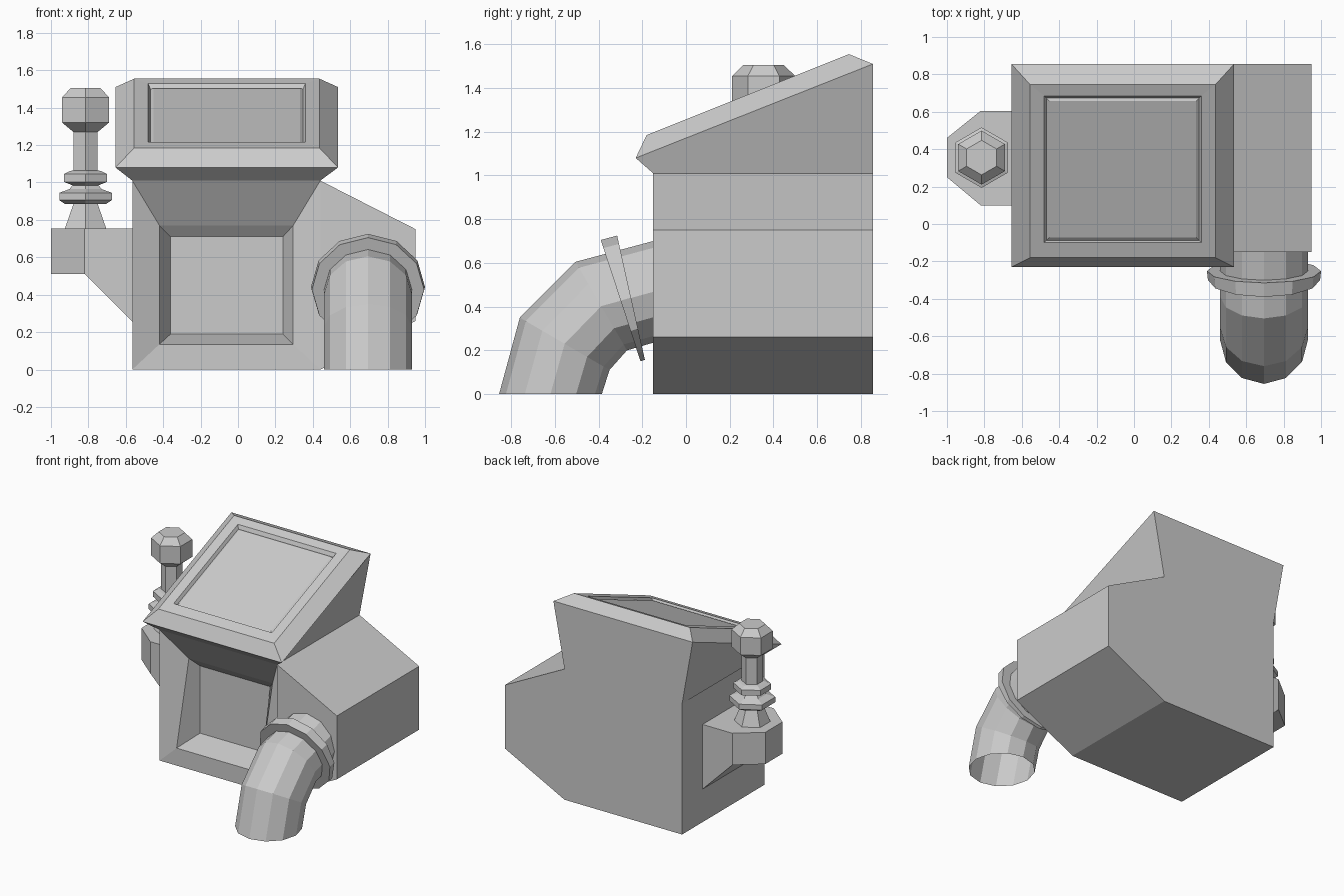
import bpy, bmesh
from math import cos, sin, pi

if "Cube" in bpy.data.objects:
    bpy.data.objects.remove(bpy.data.objects["Cube"])


def make(name, bm):
    bmesh.ops.recalc_face_normals(bm, faces=bm.faces)
    me = bpy.data.meshes.new(name)
    bm.to_mesh(me)
    bm.free()
    ob = bpy.data.objects.new(name, me)
    bpy.context.collection.objects.link(ob)
    return ob


def loft(bm, rings, cap_start=False, cap_end=False):
    """Join closed rings of points with side faces; return the vertex rings."""
    vs = [[bm.verts.new(p) for p in r] for r in rings]
    for a, b in zip(vs, vs[1:]):
        n = len(a)
        for i in range(n):
            j = (i + 1) % n
            bm.faces.new((a[i], a[j], b[j], b[i]))
    if cap_start:
        bm.faces.new(vs[0])
    if cap_end:
        bm.faces.new(vs[-1])
    return vs


def build(name, rings, **caps):
    bm = bmesh.new()
    loft(bm, rings, **caps)
    return make(name, bm)


FRONT, BACK = -0.15, 0.855

# Cabinet with side wing: extruded section, open at the front square
section = [(-0.565, 0), (0.44, 0), (0.95, 0.26), (0.95, 0.75), (0.44, 1.01), (-0.565, 1.01)]
bm = bmesh.new()
rings = loft(bm, [[(x, y, z) for x, z in section] for y in (FRONT, BACK)], cap_end=True)
bm.faces.new(rings[0][1:5])
make("cabinet", bm)


# Front niche: frame slopes back towards the top, then a recess
def niche_ring(x0, x1, z0, z1, y_low, y_high):
    return [(x0, y_low, z0), (x1, y_low, z0), (x1, y_high, z1), (x0, y_high, z1)]


build("front_niche", [
    niche_ring(-0.565, 0.44, 0, 1.01, FRONT, FRONT),
    niche_ring(-0.42, 0.295, 0.135, 0.77, FRONT, 0.0),
    niche_ring(-0.36, 0.24, 0.19, 0.71, 0.05, 0.05)], cap_end=True)


# Flared hood with slanted top and shallow inset panel
def hood_ring(x0, x1, y0, z0, y1, z1):
    return [(x0, y0, z0), (x1, y0, z0), (x1, y1, z1), (x0, y1, z1)]


def panel_ring(inset, depth):
    def top(y):
        return 1.185 + (y + 0.18) * 0.398 - depth
    y0, y1 = -0.10 + inset, 0.685 - inset
    return hood_ring(-0.48 + inset, 0.36 - inset, y0, top(y0), y1, top(y1))


build("hood", [
    hood_ring(-0.565, 0.44, FRONT, 1.01, BACK, 1.01),
    hood_ring(-0.655, 0.535, -0.23, 1.08, BACK, 1.51),
    hood_ring(-0.555, 0.435, -0.18, 1.185, 0.745, 1.555),
    panel_ring(0, 0), panel_ring(0.012, 0.025), panel_ring(0.028, 0.015)], cap_end=True)

# Side bracket: chamfered outline with a sloped underside against the cabinet
outline = [(-0.565, 0.10), (-0.82, 0.10), (-1.0, 0.25), (-1.0, 0.46), (-0.82, 0.605), (-0.565, 0.605)]
bm = bmesh.new()
rings = loft(bm, [[(x, y, 0.755) for x, y in outline],
                  [(x, y, 0.255 if x > -0.6 else 0.51) for x, y in outline]], cap_start=True)
low = rings[1]
bm.faces.new(low[1:5])
bm.faces.new((low[0], low[1], low[4], low[5]))
make("side_bracket", bm)

# Hexagonal lever: (half width, height) profile
profile = [(0.11, 0.755), (0.065, 0.885), (0.11, 0.885), (0.14, 0.905), (0.14, 0.945),
           (0.085, 0.965), (0.07, 0.985), (0.115, 1.003), (0.115, 1.045), (0.085, 1.06),
           (0.065, 1.065), (0.065, 1.27), (0.125, 1.32), (0.125, 1.455), (0.08, 1.505)]
build("lever", [[(-0.815 + w / cos(pi / 6) * cos(pi / 2 + i * pi / 3),
                  0.355 + w / cos(pi / 6) * sin(pi / 2 + i * pi / 3), z) for i in range(6)]
                for w, z in profile], cap_start=True, cap_end=True)


# Tilted 12-sided ring from its outer and inner points in the side view
def pipe_ring(radius, outer, inner):
    cy, cz = (outer[0] + inner[0]) / 2, (outer[1] + inner[1]) / 2
    hy, hz = outer[0] - cy, outer[1] - cz
    return [(0.695 + radius * sin(a), cy + hy * cos(a), cz + hz * cos(a))
            for a in (i * pi / 6 for i in range(12))]


# Bent outlet pipe, open at the bottom
build("outlet_pipe", [
    pipe_ring(0.235, (-0.855, 0), (-0.385, 0)),
    pipe_ring(0.235, (-0.76, 0.35), (-0.35, 0.11)),
    pipe_ring(0.235, (-0.505, 0.605), (-0.27, 0.20)),
    pipe_ring(0.235, (-0.15, 0.70), (-0.15, 0.235))])

# Wedge-shaped collar around the pipe
build("pipe_collar", [
    pipe_ring(0.30, (-0.39, 0.705), (-0.208, 0.15)),
    pipe_ring(0.305, (-0.315, 0.725), (-0.188, 0.157))], cap_start=True, cap_end=True)
